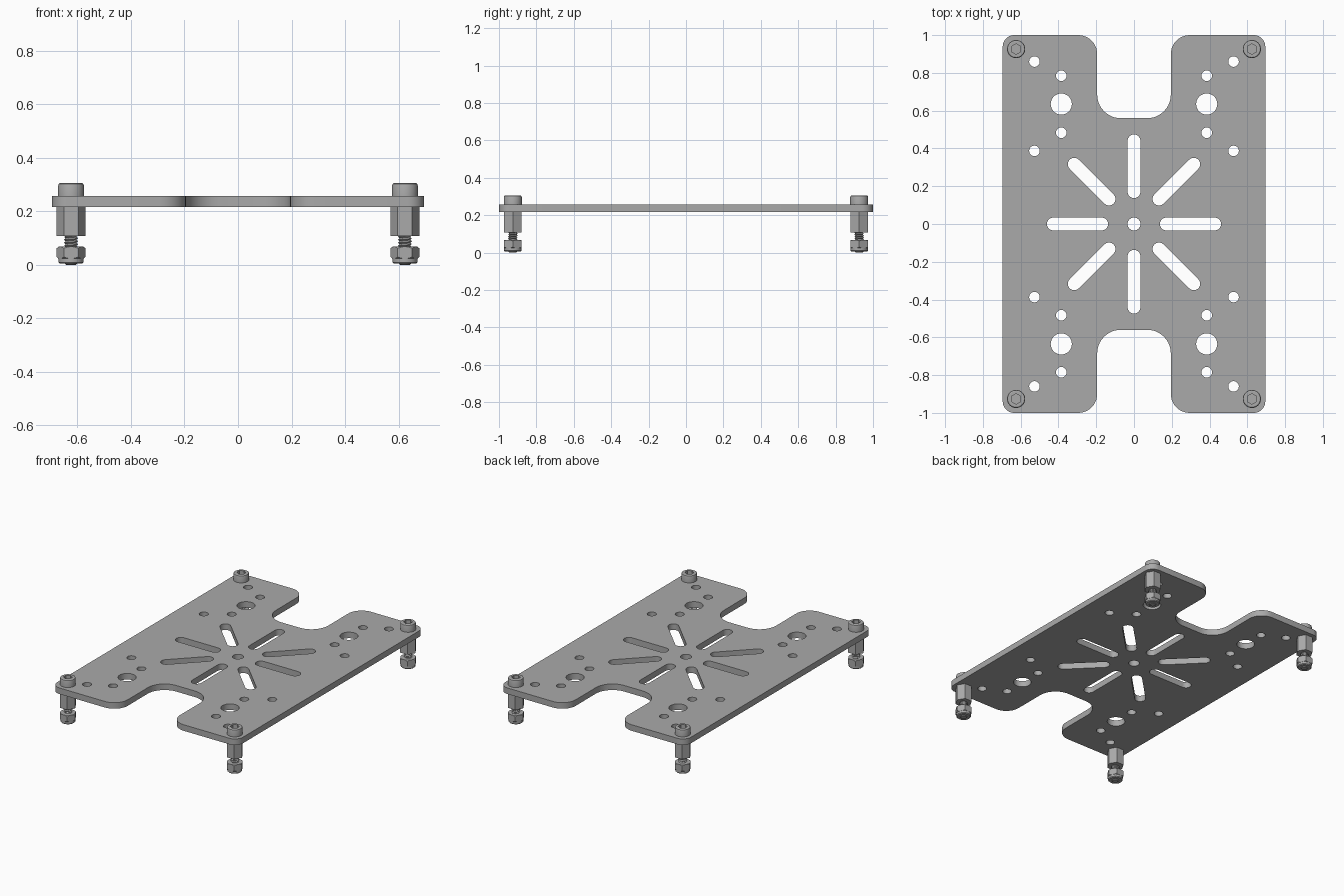
import bpy
import bmesh
from math import pi, cos, sin, radians
from mathutils import Matrix, Vector

if "Cube" in bpy.data.objects:
    bpy.data.objects.remove(bpy.data.objects["Cube"])

grey = bpy.data.materials.new("plain grey")
grey.use_nodes = True
grey.diffuse_color = (0.4, 0.4, 0.4, 1)
grey.node_tree.nodes["Principled BSDF"].inputs["Base Color"].default_value = grey.diffuse_color


def add(name, data):
    obj = bpy.data.objects.new(name, data)
    bpy.context.collection.objects.link(obj)
    if not data.materials:
        data.materials.append(grey)
    return obj


def bake(obj):
    """Turn a curve or modified object into a plain mesh object with sharp creases."""
    name = obj.name
    deps = bpy.context.evaluated_depsgraph_get()
    mesh = bpy.data.meshes.new_from_object(obj.evaluated_get(deps))
    bpy.data.objects.remove(obj)
    bm = bmesh.new()
    bm.from_mesh(mesh)
    bmesh.ops.remove_doubles(bm, verts=bm.verts, dist=1e-5)
    bmesh.ops.recalc_face_normals(bm, faces=bm.faces)
    bm.to_mesh(mesh)
    bm.free()
    return crease(add(name, mesh))


def crease(obj):
    bpy.ops.object.select_all(action='DESELECT')
    obj.select_set(True)
    bpy.context.view_layer.objects.active = obj
    bpy.ops.object.shade_smooth_by_angle(angle=radians(30))
    return obj


def lathe(name, profile, sides=32, turn=0.0):
    """Revolve (radius, height) points about z and cap the open ends."""
    bm = bmesh.new()
    rings = [[bm.verts.new((r * cos(turn + 2 * pi * i / sides), r * sin(turn + 2 * pi * i / sides), z))
              for i in range(sides)] for r, z in profile]
    for low, high in zip(rings, rings[1:]):
        for i in range(sides):
            j = (i + 1) % sides
            bm.faces.new((low[i], low[j], high[j], high[i]))
    bm.faces.new(rings[0])
    bm.faces.new(rings[-1])
    bmesh.ops.recalc_face_normals(bm, faces=bm.faces)
    mesh = bpy.data.meshes.new(name)
    bm.to_mesh(mesh)
    bm.free()
    return add(name, mesh)


def boolean(obj, cutter, operation):
    mod = obj.modifiers.new("cut", 'BOOLEAN')
    mod.object, mod.operation, mod.solver = cutter, operation, 'EXACT'
    cutter.hide_render = True
    result = bake(obj)
    bpy.data.objects.remove(cutter)
    return result


# Plate outline: rounded corners given as (x, y, radius)
def rounded(corners, steps=10):
    points = []
    for k, (x, y, r) in enumerate(corners):
        p = Vector((x, y))
        a = (Vector(corners[k - 1][:2]) - p).normalized()
        b = (Vector(corners[(k + 1) % len(corners)][:2]) - p).normalized()
        centre = p + (a + b) * r
        for s in range(steps + 1):
            t = s / steps * pi / 2
            points.append(centre - b * r * cos(t) - a * r * sin(t))
    return points


def slot(angle, start, end, r, steps=12):
    """Round-ended slot along a ray from the plate centre."""
    turn = Matrix.Rotation(angle, 2)
    points = []
    for x, first in ((end, -pi / 2), (start, pi / 2)):
        for s in range(steps + 1):
            t = first + pi * s / steps
            points.append(turn @ Vector((x + r * cos(t), r * sin(t))))
    return points


def circle(x, y, r, sides=28):
    return [Vector((x + r * cos(2 * pi * i / sides), y + r * sin(2 * pi * i / sides))) for i in range(sides)]


quarter = [(0.695, 1, 0.06), (0.195, 1, 0.1), (0.195, 0.56, 0.125)]
upper = quarter + [(-x, y, r) for x, y, r in reversed(quarter)]
loops = [rounded(upper + [(-x, -y, r) for x, y, r in upper])]

# Centre hole and eight radial slots
loops.append(circle(0, 0, 0.034))
for k in range(8):
    end = 0.448 if k % 2 else (0.427 if k % 4 == 0 else 0.44)
    loops.append(slot(k * pi / 4, 0.187 if k % 2 else 0.171, end, 0.034))

# Mounting holes, repeated in the four quarters
for x, y, r in ((0.385, 0.785, 0.028), (0.385, 0.635, 0.056), (0.385, 0.483, 0.028),
                (0.527, 0.86, 0.028), (0.527, 0.387, 0.028)):
    loops += [circle(x * sx, y * sy, r) for sx in (-1, 1) for sy in (-1, 1)]

curve = bpy.data.curves.new("mounting_plate", 'CURVE')
curve.dimensions = '2D'
curve.fill_mode = 'BOTH'
curve.extrude = 0.0205
for points in loops:
    spline = curve.splines.new('POLY')
    spline.points.add(len(points) - 1)
    for point, p in zip(spline.points, points):
        point.co = (p.x, p.y, 0, 1)
    spline.use_cyclic_u = True
plate = bake(add("mounting_plate", curve))
plate.location.z = 0.2365

# Socket screw head
head = lathe("screw_head", [(0.048, 0.255), (0.048, 0.297), (0.046, 0.303), (0.041, 0.306)])
socket = lathe("socket_cutter", [(0.028, 0.28), (0.028, 0.32)], 6, pi / 6)
head = boolean(head, socket, 'DIFFERENCE')

# Hexagonal spacer under the plate
spacer = crease(lathe("hex_spacer", [(0.054, 0.108), (0.054, 0.217)], 6))

# Threaded shank: one tooth swept along a helix
pitch = 0.011
mesh = bpy.data.meshes.new("threaded_shank")
mesh.from_pydata([(0.020, 0, 0), (0.0255, 0, pitch / 2), (0.020, 0, pitch)], [(0, 1), (1, 2)], [])
thread = add("threaded_shank", mesh)
screw = thread.modifiers.new("helix", 'SCREW')
screw.screw_offset = pitch
screw.iterations = 6
screw.steps = screw.render_steps = 20
screw.use_merge_vertices = True
thread = bake(thread)
thread.data.transform(Matrix.Translation((0, 0, 0.05)))

# Locking nut with chamfered corners, its collar, and the screw tip
nut = lathe("lock_nut", [(0.054, 0.024), (0.054, 0.068)], 6)
chamfer = lathe("nut_cutter", [(0.045, 0.022), (0.056, 0.032), (0.056, 0.060), (0.045, 0.070)], 48)
nut = boolean(nut, chamfer, 'INTERSECT')
collar = crease(lathe("nut_collar", [(0.041, 0.005), (0.046, 0.010), (0.046, 0.027)]))
tip = crease(lathe("screw_tip", [(0.018, 0.0), (0.022, 0.004), (0.022, 0.03)], 24))

# Place one set of fasteners at each corner
parts = (head, spacer, thread, nut, collar, tip)
for sx, side in ((1, "left"), (-1, "right")):
    for sy, end in ((-1, "front"), (1, "back")):
        for part in parts:
            copy = bpy.data.objects.new(f"{end}_{side}_{part.name}", part.data)
            bpy.context.collection.objects.link(copy)
            copy.location = (sx * 0.624, sy * 0.926, 0)
for part in parts:
    bpy.data.objects.remove(part)
